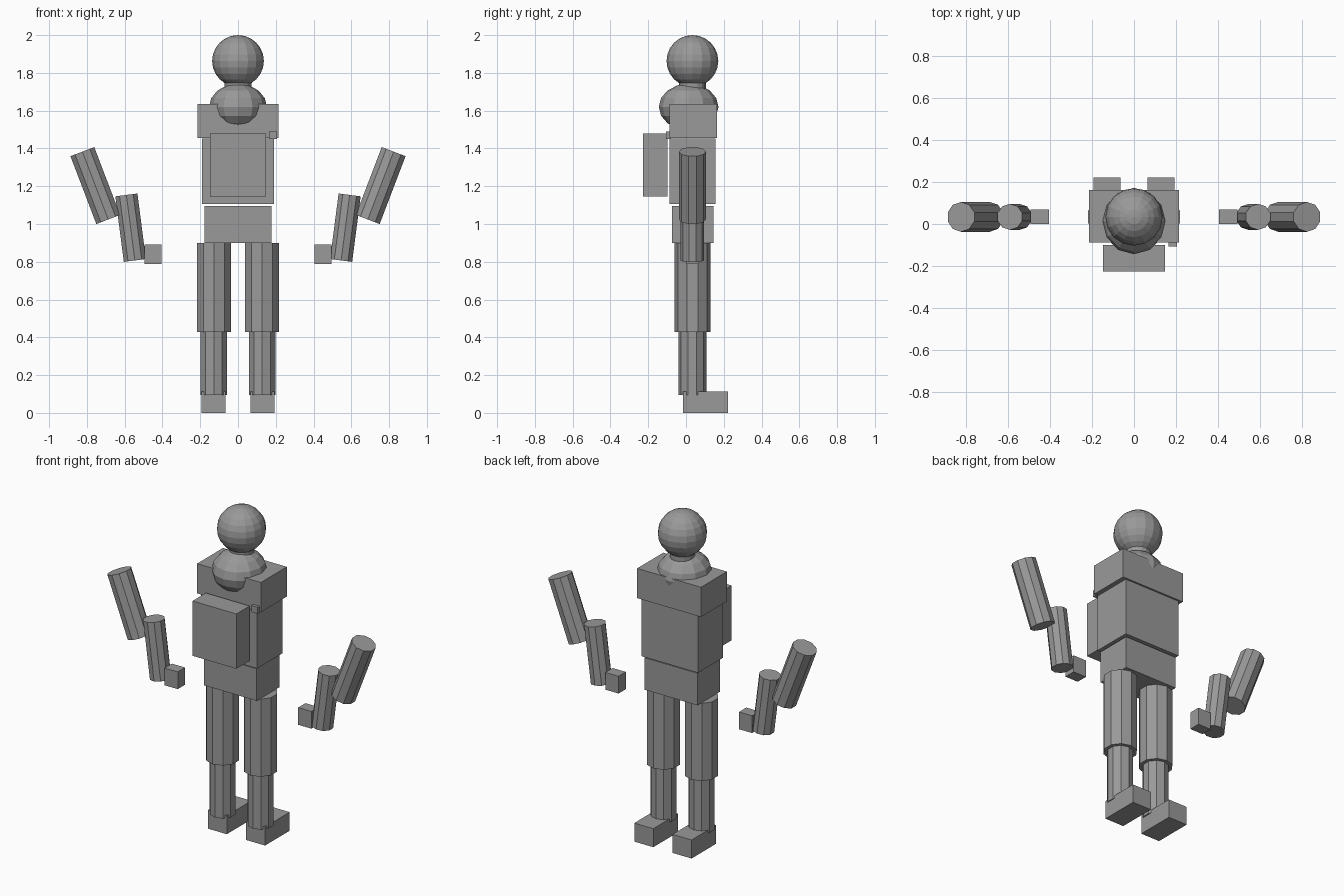
import bpy
from mathutils import Vector

cube = bpy.data.objects.get("Cube")
if cube:
    bpy.data.objects.remove(cube, do_unlink=True)

GREY = (0.32, 0.32, 0.32, 1.0)
grey = bpy.data.materials.new("mid grey")
grey.use_nodes = True
grey.diffuse_color = GREY
grey.node_tree.nodes["Principled BSDF"].inputs["Base Color"].default_value = GREY

BODY_Y = 0.034


def finish(name):
    obj = bpy.context.object
    obj.name = name
    obj.data.materials.append(grey)
    return obj


def box(name, low, high):
    low, high = Vector(low), Vector(high)
    bpy.ops.mesh.primitive_cube_add(size=1, location=(low + high) / 2)
    bpy.context.object.scale = high - low
    return finish(name)


def limb(name, start, end, radius, sides=10):
    start, end = Vector(start), Vector(end)
    axis = end - start
    bpy.ops.mesh.primitive_cylinder_add(
        vertices=sides, radius=radius, depth=axis.length, location=(start + end) / 2)
    # limbs only lean sideways, so keep a corner facing the front
    bpy.context.object.rotation_euler.y = Vector((0, 1)).angle_signed(Vector((axis.x, axis.z)))
    return finish(name)


def ball(name, centre, radii, segments, rings):
    bpy.ops.mesh.primitive_uv_sphere_add(segments=segments, ring_count=rings,
                                         radius=1, location=centre)
    bpy.context.object.scale = radii
    return finish(name)


# Head, neck and collar
ball("head", (0, BODY_Y, 1.863), (0.137, 0.137, 0.137), 16, 12)
limb("neck", (0, BODY_Y, 1.66), (0, BODY_Y, 1.78), 0.071, 16)
ball("collar", (0, 0.014, 1.62), (0.153, 0.158, 0.123), 12, 8)

# Trunk
box("shoulders", (-0.215, -0.087, 1.455), (0.215, 0.163, 1.636))
box("torso", (-0.19, -0.087, 1.105), (0.19, 0.156, 1.452))
box("pelvis", (-0.178, -0.074, 0.90), (0.178, 0.145, 1.095))

# Chest gear
box("front_pack", (-0.148, -0.227, 1.146), (0.148, -0.099, 1.48))
box("chest_badge", (0.164, -0.106, 1.45), (0.206, -0.08, 1.49))

# Arms and legs
for side, s in (("left", 1), ("right", -1)):
    limb(side + "_upper_arm", (s * 0.687, BODY_Y, 1.024), (s * 0.824, BODY_Y, 1.383), 0.071)
    limb(side + "_forearm", (s * 0.546, BODY_Y, 0.807), (s * 0.591, BODY_Y, 1.154), 0.062)
    box(side + "_hand", (s * 0.45 - 0.044, 0.0, 0.787), (s * 0.45 + 0.044, 0.07, 0.892))
    limb(side + "_thigh", (s * 0.128, BODY_Y, 0.427), (s * 0.128, BODY_Y, 0.90), 0.095)
    limb(side + "_shin", (s * 0.128, BODY_Y, 0.095), (s * 0.128, BODY_Y, 0.427), 0.074)
    box(side + "_foot", (s * 0.129 - 0.064, -0.015, 0.0), (s * 0.129 + 0.064, 0.222, 0.113))
